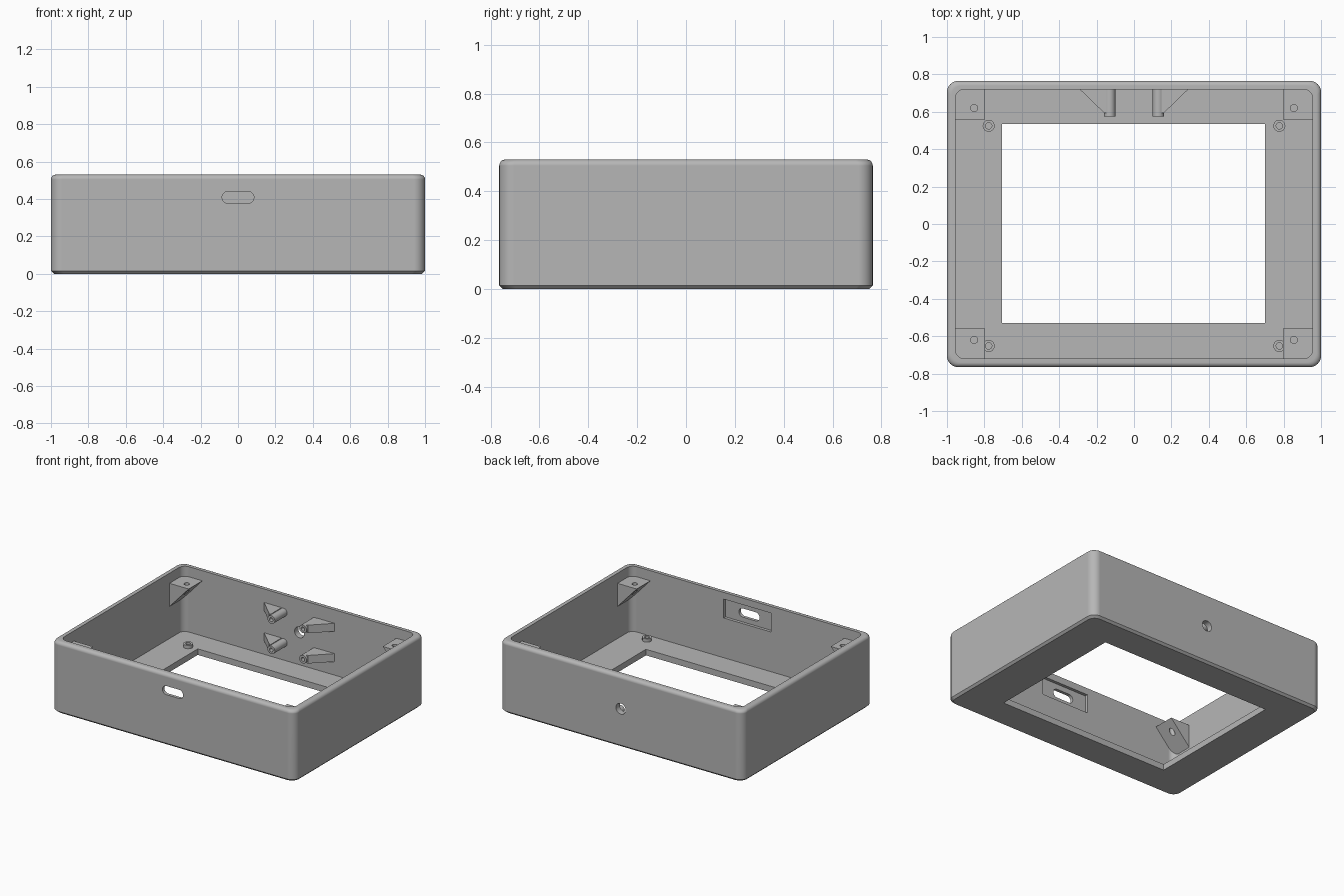
import bpy, bmesh, math
from mathutils import Matrix, Vector

if "Cube" in bpy.data.objects:
    bpy.data.objects.remove(bpy.data.objects["Cube"])

grey = bpy.data.materials.new("plain grey")
grey.use_nodes = True
GREY = (0.47, 0.47, 0.47, 1)
grey.diffuse_color = GREY
grey.node_tree.nodes["Principled BSDF"].inputs["Base Color"].default_value = GREY

HX, HY, H = 1.0, 0.765, 0.53      # outer half sizes and height
WALL, FLOOR = 0.045, 0.045
IX, IY = HX - WALL, HY - WALL     # inner half sizes


def finish(name, bm, matrix=None):
    bmesh.ops.recalc_face_normals(bm, faces=bm.faces)
    mesh = bpy.data.meshes.new(name)
    bm.to_mesh(mesh)
    bm.free()
    if matrix:
        mesh.transform(matrix)
    obj = bpy.data.objects.new(name, mesh)
    bpy.context.collection.objects.link(obj)
    mesh.materials.append(grey)
    return obj


def rounded_rect(hx, hy, r, n=8):
    """Outline of a rectangle with round corners."""
    points = []
    for q, (sx, sy) in enumerate([(1, 1), (-1, 1), (-1, -1), (1, -1)]):
        for i in range(n + 1):
            a = math.pi / 2 * (q + i / n)
            points.append((sx * (hx - r) + r * math.cos(a),
                           sy * (hy - r) + r * math.sin(a)))
    return points


def loft(name, rings, matrix=None):
    """Skin closed rings of equal length and cap both ends."""
    bm = bmesh.new()
    loops = [[bm.verts.new(p) for p in ring] for ring in rings]
    n = len(loops[0])
    for a, b in zip(loops, loops[1:]):
        for i in range(n):
            j = (i + 1) % n
            bm.faces.new((a[i], a[j], b[j], b[i]))
    bm.faces.new(loops[0])
    bm.faces.new(loops[-1])
    return finish(name, bm, matrix)


def prism(name, outline, low, high, matrix=None):
    return loft(name, [[(x, y, z) for x, y in outline] for z in (low, high)], matrix)


def box(name, x0, x1, y0, y1, z0, z1):
    return prism(name, [(x0, y0), (x1, y0), (x1, y1), (x0, y1)], z0, z1)


def circle(r, n=24):
    return [(r * math.cos(2 * math.pi * i / n), r * math.sin(2 * math.pi * i / n))
            for i in range(n)]


def hollow_post(name, radius, bore, length, depth, matrix):
    """Round post along z with a blind hole in its end."""
    steps = [(radius, 0), (radius, length), (bore, length), (bore, length - depth)]
    return loft(name, [[(x, y, z) for x, y in circle(r)] for r, z in steps], matrix)


def cut(obj, cutter):
    mod = obj.modifiers.new("cut", 'BOOLEAN')
    mod.operation = 'DIFFERENCE'
    mod.solver = 'EXACT'
    mod.object = cutter
    bpy.context.view_layer.objects.active = obj
    bpy.ops.object.modifier_apply(modifier=mod.name)
    bpy.data.objects.remove(cutter)


def smooth(obj):
    obj.data.shade_smooth()
    obj.data.set_sharp_from_angle(angle=math.radians(32))
    obj.modifiers.new("even shading", 'WEIGHTED_NORMAL').keep_sharp = True


# Tray: chamfered foot, straight walls, rounded rim, hollow inside
FILLET = 0.025
sections = [(0.015, 0), (0, 0.015)]
for i in range(6):
    a = math.pi / 2 * i / 5
    sections.append((FILLET * (1 - math.cos(a)), H - FILLET * (1 - math.sin(a))))
sections += [(WALL, H), (WALL, FLOOR)]
rings = [[(x, y, z) for x, y in rounded_rect(HX - d, HY - d, 0.06 - d * 0.25)]
         for d, z in sections]
case = loft("case", rings)

# Openings: floor window, front slot with inner recess, back round hole
along_y = Matrix.Rotation(math.pi / 2, 4, 'X')   # local z becomes -y
SLOT_Z, HOLE_Z = 0.408, 0.285
cut(case, box("window_cutter", -0.705, 0.70, -0.53, 0.535, -0.1, 0.2))
cut(case, box("recess_cutter", -0.195, 0.195, -IY - 0.022, -IY + 0.05, 0.34, 0.48))
cut(case, prism("slot_cutter", rounded_rect(0.085, 0.0325, 0.0324), IY - 0.1, HY + 0.1,
                Matrix.Translation((0, 0, SLOT_Z)) @ along_y))
cut(case, prism("hole_cutter", circle(0.04), -HY - 0.1, -IY + 0.05,
                Matrix.Translation((0, 0, HOLE_Z)) @ along_y))
smooth(case)

for sx, side in ((1, "left"), (-1, "right")):
    # Corner brackets with sloped undersides and screw holes
    for sy, end in ((1, "back"), (-1, "front")):
        profile = [(sx * 0.797, 0.455), (sx * (IX + 0.01), 0.455),
                   (sx * (IX + 0.01), 0.272)]
        bracket = prism(f"{end}_{side}_bracket", profile,
                        -sy * 0.56, -sy * (IY + 0.01), along_y)
        cut(bracket, prism("screw_cutter", circle(0.019), 0.2, 0.6,
                           Matrix.Translation((sx * 0.855, sy * 0.62, 0))))
        smooth(bracket)

        # Low floor bosses
        boss_y = 0.525 if sy > 0 else -0.652
        smooth(hollow_post(f"{end}_{side}_floor_boss", 0.032, 0.017, 0.035, 0.024,
                           Matrix.Translation((sx * 0.777, boss_y, FLOOR - 0.01))))

    # Back wall posts, each braced by a wedge on its outer side
    for z, level in ((0.4, "upper"), (0.175, "lower")):
        smooth(hollow_post(f"{level}_{side}_wall_post", 0.03, 0.014, 0.155, 0.07,
                           Matrix.Translation((sx * 0.13, IY + 0.01, z)) @ along_y))
        wedge = [(0.146, IY + 0.01), (0.295, IY + 0.01), (0.29, IY),
                 (0.159, 0.593), (0.146, 0.593)]
        prism(f"{level}_{side}_wedge", [(sx * x, y) for x, y in wedge],
              z - 0.03, z + 0.03)
